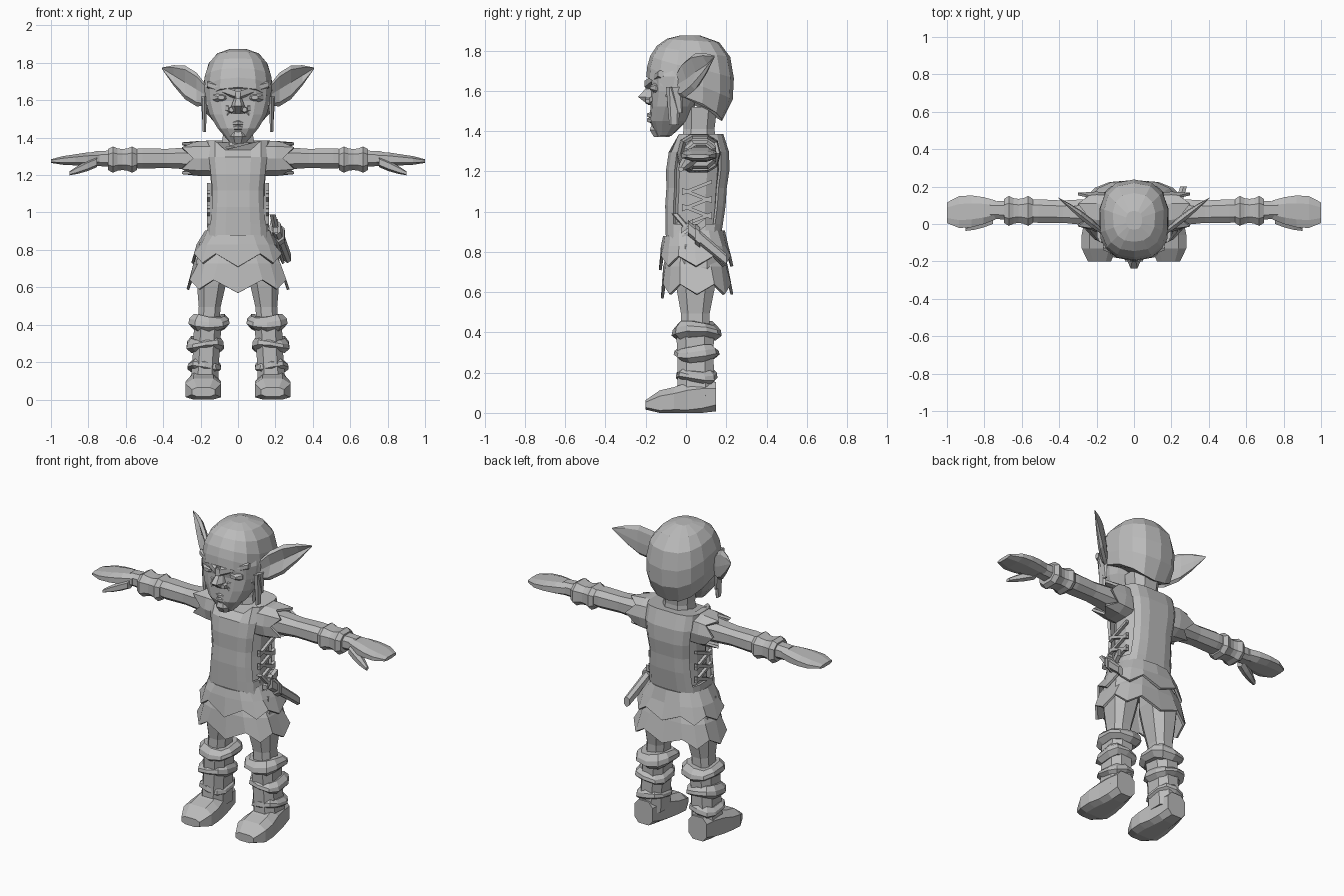
import bpy, bmesh, math, random
from mathutils import Vector

random.seed(4)
if "Cube" in bpy.data.objects:
    bpy.data.objects.remove(bpy.data.objects["Cube"], do_unlink=True)

grey = bpy.data.materials.new("plain grey")
grey.use_nodes = True
colour = (.5, .5, .5, 1)
grey.diffuse_color = colour
for node in grey.node_tree.nodes:
    if node.type == 'BSDF_PRINCIPLED':
        node.inputs["Base Color"].default_value = colour


def skin(name, loops, caps=True, mirror=False, thick=0, drop=None):
    """Bridge a list of equal loops into one flat-shaded part."""
    bm = bmesh.new()
    rows = [[bm.verts.new(co) for co in loop] for loop in loops]
    for low, high in zip(rows, rows[1:]):
        for k in range(len(low)):
            bm.faces.new((low[k - 1], low[k], high[k], high[k - 1]))
    if caps:
        bm.faces.new(rows[0])
        bm.faces.new(rows[-1])
    bmesh.ops.recalc_face_normals(bm, faces=bm.faces)
    bm.normal_update()
    if drop:
        unwanted = [face for face in bm.faces if drop(face)]
        bmesh.ops.delete(bm, geom=unwanted, context='FACES')
    mesh = bpy.data.meshes.new(name)
    bm.to_mesh(mesh)
    bm.free()
    mesh.materials.append(grey)
    obj = bpy.data.objects.new(name, mesh)
    bpy.context.collection.objects.link(obj)
    if thick:
        obj.modifiers.new("thickness", 'SOLIDIFY').thickness = thick
    if mirror:
        obj.modifiers.new("mirror", 'MIRROR').use_mirror_merge = False


def rounded(value, power):
    return math.copysign(abs(value) ** (2 / power), value)


def tube(name, start, end, radius, scales=(1, 1), sides=8, power=2.6,
         turn=.5, shape=None, **options):
    """Evenly spaced rounded-square rings from start to end.

    Rings are square to the longest direction; a scale is one number or a pair.
    """
    start, end = Vector(start), Vector(end)
    path = end - start
    axis = max(range(3), key=lambda k: abs(path[k]))
    across, along = [k for k in range(3) if k != axis]
    angles = [(k + turn) * math.tau / sides for k in range(sides)]
    widest = max(rounded(math.cos(a), power) for a in angles)
    loops = []
    for i, scale in enumerate(scales):
        wide, deep = scale if isinstance(scale, tuple) else (scale, scale)
        loop = []
        for a in angles:
            co = start + path * i / (len(scales) - 1)
            co[across] += radius[0] * wide * rounded(math.cos(a), power) / widest
            co[along] += radius[1] * deep * rounded(math.sin(a), power) / widest
            if shape:
                shape(co, i, a)
            loop.append(co)
        loops.append(loop)
    skin(name, loops, **options)


def pair(name, *args, **options):
    """A tube on the left side with its twin on the right."""
    tube(name, *args, mirror=True, **options)


# Head and neck
tube("neck", (0, .06, 1.3), (0, .07, 1.52), (.09, .085), (1.1, .9, 1))
tube("face", (0, -.11, 1.375), (0, .02, 1.82), (.18, .18),
     ((.25, .2), (.6, .5), (.85, .6), (.97, .7), (1, .9), (.9, .8), (.6, .5)), sides=14)
tube("chin", (0, -.12, 1.37), (0, -.13, 1.44), (.045, .055), (.7, 1, .7))
tube("nose", (0, -.155, 1.53), (0, -.165, 1.65), (.035, .08),
     ((.9, .4), (1, 1), (.6, .5), (.9, .4)))
pair("nostril", (.035, -.15, 1.545), (.035, -.2, 1.55), (.02, .02), (1, .6), sides=6)
pair("brow", (.015, -.185, 1.635), (.165, -.125, 1.685), (.02, .024), (1, .7), sides=6)
pair("eye", (.09, -.18, 1.615), (.09, -.12, 1.615), (.045, .025), (.4, 1, 1))
pair("cheekbone", (.05, -.165, 1.555), (.165, -.085, 1.585), (.016, .018), sides=6)
pair("mouth_crease", (.05, -.165, 1.54), (.085, -.14, 1.46), (.012, .012), sides=6)
for lip, z in (("lower_lip", 1.455), ("upper_lip", 1.48)):
    pair(lip, (0, -.18, z), (.06, -.15, z - .01), (.013, .012), (1, .5), sides=6)


# Close-fitting cap that hangs low at the back
def cap_loop(t, sides=14):
    loop = []
    for k in range(sides):
        a = (k + .5) * math.tau / sides
        rim = 1.56 - .11 * math.sin(a)
        z = rim + (1.875 - rim) * t
        girth = (1 - abs((z - 1.64) / .237) ** 2.6) ** (1 / 2.6)
        loop.append((.187 * girth * rounded(math.cos(a), 2.5),
                     .02 + .218 * girth * rounded(math.sin(a), 2.5), z))
    return loop


skin("cap", [cap_loop(t) for t in (0, .25, .5, .75, .92, 1)])
pair("side_lock", (.178, -.06, 1.62), (.18, -.06, 1.43), (.014, .035), (1, .6), sides=6)


# Long pointed ears, hollow in front
def cupped(co, i, a):
    if math.cos(a) < -.9 and 0 < i < 4:
        co.y += .03


pair("ear", (.16, -.05, 1.62), (.405, .14, 1.77), (.03, .1), (.5, .9, .9, .55, .05),
     turn=0, shape=cupped)
pair("ear_lobe", (.185, -.05, 1.62), (.185, -.03, 1.49), (.014, .03), (1, .4), sides=6)


# Body with a tunic open at both sides
def neckline(co, i, a):
    if i == 6 and co.y < .05 and abs(co.x) < .12:
        co.z -= .05


def side_gap(face):
    return abs(face.normal.x) > .9 and .93 < face.calc_center_median().z < 1.3


tube("body", (0, .04, .8), (0, .07, 1.35), (.147, .12), (1, .97, .97, 1, .85), sides=12)
tube("tunic", (0, .035, .85), (0, .07, 1.385), (.17, .15),
     ((1, .9), (.95, .95), (.9, 1), (.88, 1), (.94, 1.05), (1, 1), (1, .77)),
     sides=16, power=3.6, thick=.016, shape=neckline, drop=side_gap)

# Cross lacing on both sides
for step in range(5):
    y = .13 if step % 2 else -.02
    z = .93 + .04 * step
    pair("side_lace", (.157, y, z), (.157, .11 - y, z + .06), (.009, .009), sides=4)


# Two-tier ragged skirt
def ragged(co, i, a):
    front = math.sin(a) < -.7
    if i == 2:
        co.z -= .025 * math.cos(8 * a) + (.02 if math.sin(a) < -.99 else 0)
    elif i == 1:
        co.xy *= random.uniform(.95, 1.04)
    elif front:
        co.z -= .025


cloth = dict(sides=16, turn=0, caps=False, thick=.014, shape=ragged)
tube("skirt_lower", (0, .045, .84), (0, .055, .615), (.275, .18),
     ((.62, .75), (.85, .93), 1), **cloth)
tube("skirt_upper", (0, .04, .905), (0, .05, .755), (.25, .185),
     ((.7, .83), (.86, .92), 1), **cloth)

# Sheathed knife on the left hip
tube("knife_grip", (.185, -.055, .99), (.2, 0, .925), (.016, .016), sides=6)
tube("knife_guard", (.2, -.025, .905), (.2, .035, .95), (.014, .014), sides=4)
tube("knife_sheath", (.205, .01, .92), (.265, .2, .76), (.022, .035), (1, .8), sides=6)
tube("sheath_band", (.215, .045, .89), (.22, .07, .87), (.032, .045), sides=6)
tube("sheath_strap", (.17, -.02, .86), (.19, .1, .95), (.012, .02), sides=4)


# Arms, torn sleeves, bracers and hands
def torn(co, i, a):
    if i == 2:
        co.x += .03 * math.cos(5 * a)


pair("sleeve", (.13, .06, 1.288), (.27, .07, 1.29), (.108, .098), (1, 1, .9),
     sides=10, turn=0, caps=False, thick=.015, shape=torn)
pair("arm", (.12, .06, 1.29), (.77, .075, 1.288), (.07, .06), (1.1, 1, .85, .9, .75, .65))
pair("bracer", (.54, .07, 1.283), (.695, .07, 1.283), (.08, .07),
     (.8, 1, .85, .8, .85, 1, .8))
pair("hand", (.74, .075, 1.288), (1, .06, 1.275), (.085, .033),
     ((.6, 1.1), (.85, 1.1), (1, .9), (1, .7), (.65, .3)))
pair("thumb", (.755, .03, 1.27), (.9, -.025, 1.21), (.03, .025), (1, 1, .8, .4), sides=6)


# Legs and wrapped boots
def leaning(co, i, a):
    co.z += .012 * math.sin(2 * a + co.z * 20)


def grounded(co, i, a):
    co.z = max(co.z, 0)


pair("leg", (.125, .05, .84), (.16, .045, .38), (.09, .11), (.9, 1, .85, .65, .65))
pair("boot_shaft", (.16, .045, .42), (.18, .05, .08), (.075, .095), (1, .95, .95, 1))
for x, z, size in ((.155, .37, .11), (.175, .26, .1), (.18, .15, .09)):
    pair("boot_wrap", (x, .053, z), (x, .053, z + size * .7), (size, size + .01),
         (.75, 1, .96, .75), sides=10, shape=leaning)
pair("foot", (.185, -.2, .04), (.185, .15, .08), (.095, .08),
     ((.65, .3), (1, .8), (1, .9), (.85, 1.1), (.75, 1.1), (.65, .9)),
     power=3, shape=grounded)
